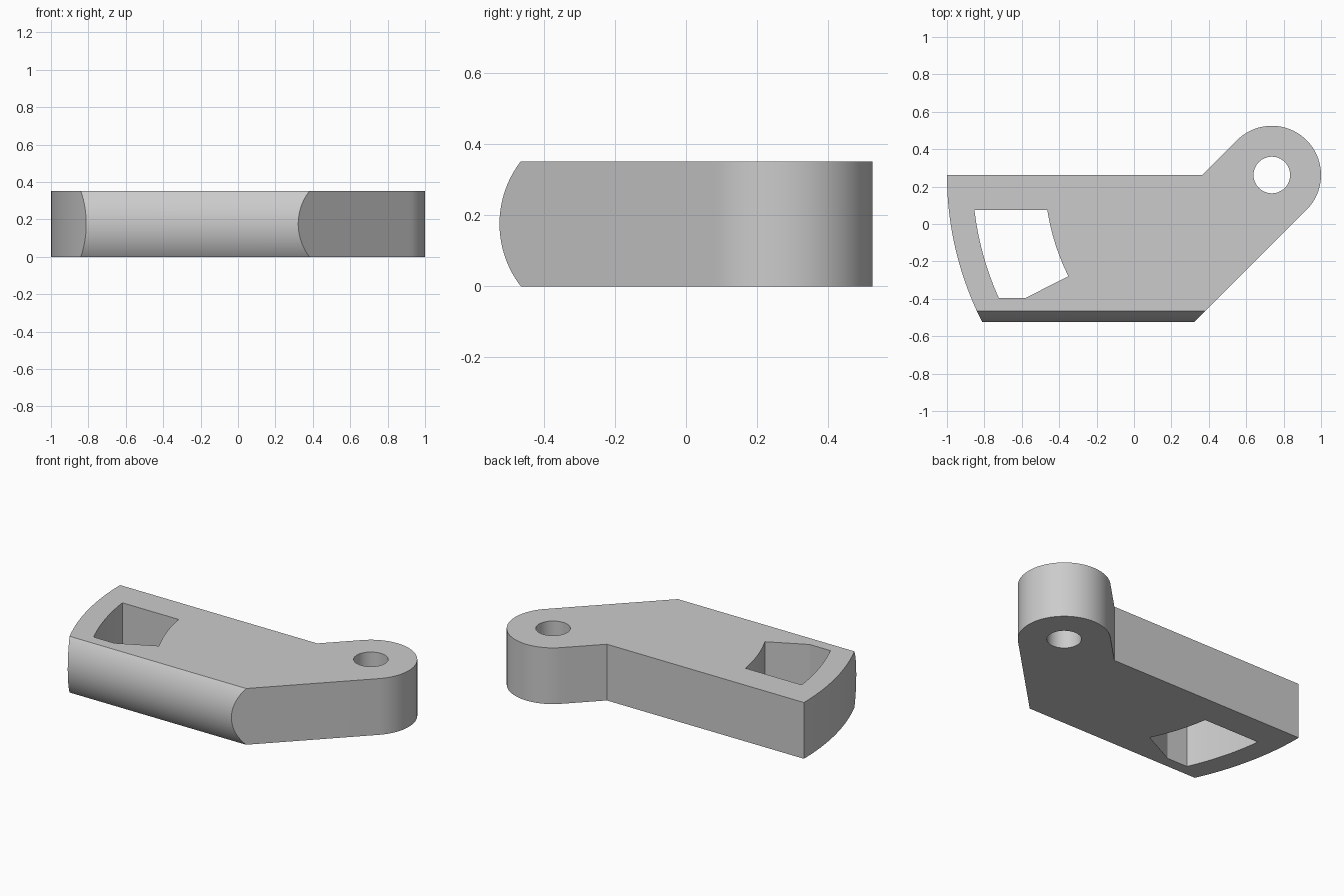
import bpy
import bmesh
from math import asin, cos, sin, pi, sqrt, radians
from mathutils import Vector

old = bpy.data.objects.get("Cube")
if old:
    bpy.data.objects.remove(old, do_unlink=True)

H = 0.352                  # plate thickness
PX, PY = 0.737, 0.262      # pivot centre, shared by all the swept arcs
EYE_R, HOLE_R = 0.263, 0.098
FRONT, SAG = -0.525, 0.06  # front bulge tip and depth


def arc(cx, cy, r, a0, a1, n):
    return [(cx + r * cos(a0 + (a1 - a0) * i / n),
             cy + r * sin(a0 + (a1 - a0) * i / n)) for i in range(n + 1)]


def swept(r, y0, y1, n=24):
    """Arc about the pivot, on its left side, from height y0 to y1."""
    return arc(PX, PY, r, pi - asin((y0 - PY) / r), pi - asin((y1 - PY) / r), n)


def prism(name, points, direction):
    bm = bmesh.new()
    face = bm.faces.new([bm.verts.new(p) for p in points])
    new = bmesh.ops.extrude_face_region(bm, geom=[face])["geom"]
    bmesh.ops.translate(bm, vec=Vector(direction),
                        verts=[v for v in new if isinstance(v, bmesh.types.BMVert)])
    bmesh.ops.recalc_face_normals(bm, faces=bm.faces)
    mesh = bpy.data.meshes.new(name)
    bm.to_mesh(mesh)
    bm.free()
    obj = bpy.data.objects.new(name, mesh)
    bpy.context.collection.objects.link(obj)
    return obj


def cutter(name, outline):
    return prism(name, [(x, y, -0.1) for x, y in outline], (0, 0, H + 0.2))


# Arm plate: round eye, straight back edge, swept left end, slanted right side
low = FRONT - 0.08
slant = PX - PY + EYE_R * sqrt(2)
neck_x = PX - EYE_R * sqrt(2)
outline = arc(PX, PY, EYE_R, -pi / 4, 3 * pi / 4, 48)
outline += [(neck_x, PY)]
outline += swept(PX + 1, PY, low, 32)
outline += [(low + slant, low)]
arm = prism("lever_arm", [(x, y, 0) for x, y in outline], (0, 0, H))

# Rounded front edge
r = ((H / 2) ** 2 + SAG ** 2) / (2 * SAG)
half = asin(H / 2 / r) + 0.2
bulge = arc(FRONT + r, H / 2, r, pi - half, pi + half, 48)
bulge += [(1, bulge[-1][1]), (1, bulge[0][1])]
front_round = prism("front_round_helper", [(-1.5, y, z) for y, z in bulge], (3, 0, 0))

# Pivot hole and curved window
pivot_hole = cutter("pivot_hole_helper", arc(PX, PY, HOLE_R, 0, 2 * pi, 48)[:-1])
window = cutter("window_helper", swept(1.601, 0.075, -0.395)
                + [(-0.58, -0.395)] + swept(1.215, -0.28, 0.075))

bpy.ops.object.select_all(action="DESELECT")
arm.select_set(True)
bpy.context.view_layer.objects.active = arm
for tool, op in ((front_round, "INTERSECT"), (pivot_hole, "DIFFERENCE"), (window, "DIFFERENCE")):
    tool.hide_render = True
    mod = arm.modifiers.new(tool.name, "BOOLEAN")
    mod.operation = op
    mod.solver = "EXACT"
    mod.object = tool
    bpy.ops.object.modifier_apply(modifier=mod.name)
    bpy.data.objects.remove(tool, do_unlink=True)

# Plain grey finish
grey = bpy.data.materials.new("plain_grey")
grey.use_nodes = True
colour = (0.6, 0.6, 0.6, 1)
grey.diffuse_color = colour
grey.node_tree.nodes["Principled BSDF"].inputs["Base Color"].default_value = colour
arm.data.materials.clear()
arm.data.materials.append(grey)
bpy.ops.object.shade_smooth_by_angle(angle=radians(25))
